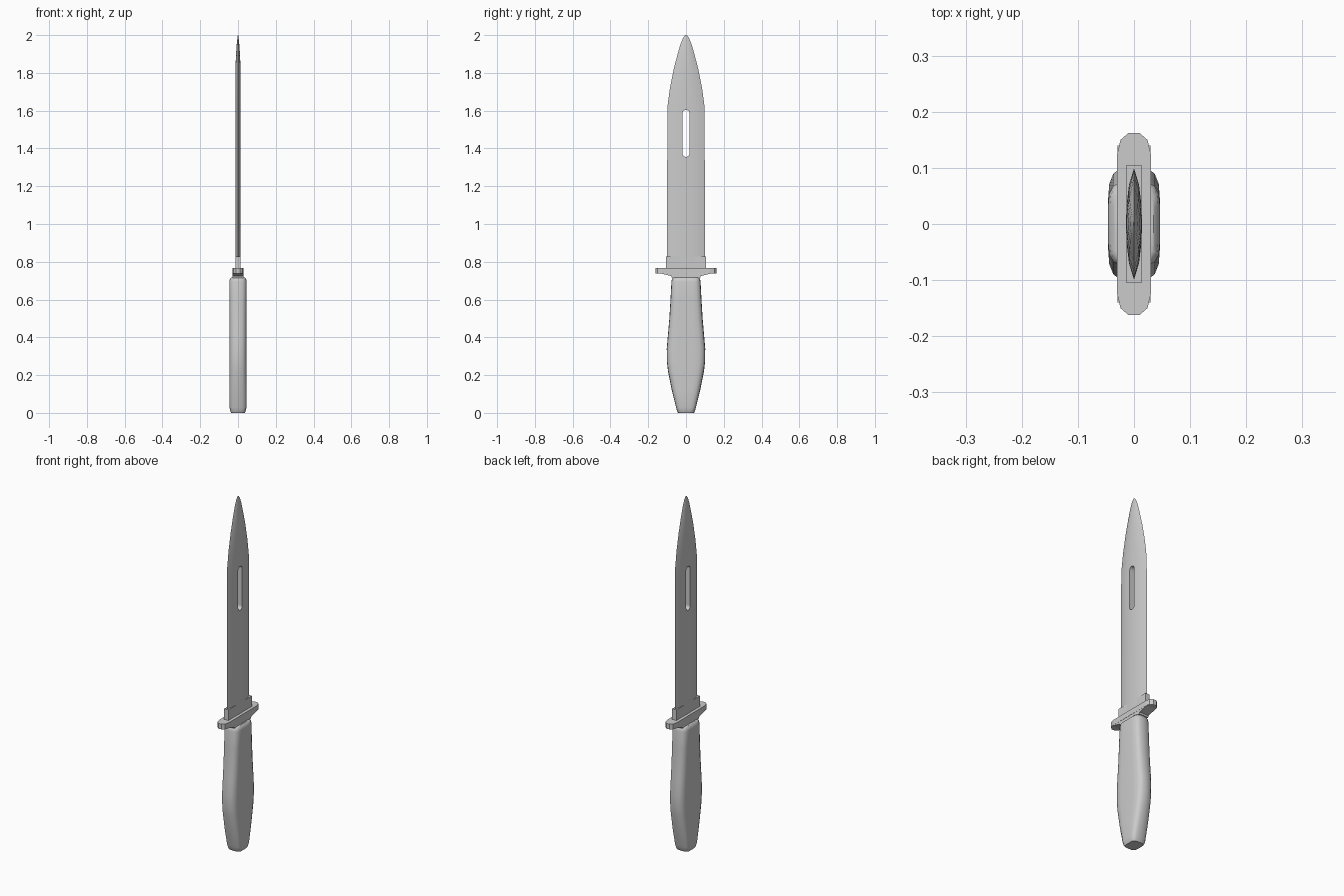
import bpy, bmesh, math

cube = bpy.data.objects.get("Cube")
if cube:
    bpy.data.objects.remove(cube, do_unlink=True)

steel = bpy.data.materials.new("plain_grey")
steel.use_nodes = True
GREY = (0.6, 0.6, 0.6, 1)
steel.diffuse_color = GREY
steel.node_tree.nodes["Principled BSDF"].inputs["Base Color"].default_value = GREY


def make_object(name, bm, smooth_angle=None):
    bmesh.ops.recalc_face_normals(bm, faces=bm.faces)
    mesh = bpy.data.meshes.new(name)
    bm.to_mesh(mesh)
    bm.free()
    mesh.materials.append(steel)
    obj = bpy.data.objects.new(name, mesh)
    bpy.context.collection.objects.link(obj)
    if smooth_angle:
        activate(obj)
        bpy.ops.object.shade_smooth_by_angle(angle=math.radians(smooth_angle))
    return obj


def activate(obj):
    bpy.ops.object.select_all(action="DESELECT")
    obj.select_set(True)
    bpy.context.view_layer.objects.active = obj


def loft(name, section, stations, smooth_angle=None):
    """Stack a unit section, scaled by (z, half thickness, half width)."""
    bm = bmesh.new()
    rings = [[bm.verts.new((sx * t, sy * w, z)) for sx, sy in section]
             for z, t, w in stations]
    n = len(section)
    for low, high in zip(rings, rings[1:]):
        for i in range(n):
            j = (i + 1) % n
            bm.faces.new((low[i], low[j], high[j], high[i]))
    bm.faces.new(rings[0])
    bm.faces.new(rings[-1])
    return make_object(name, bm, smooth_angle)


def mirrored(quarter):
    """Close a section given from its +x crest to its +y edge."""
    half = quarter + [(-x, y) for x, y in reversed(quarter) if x > 0]
    return half + [(-x, -y) for x, y in half[1:-1]] if quarter[0][1] == 0 \
        else half + [(-x, -y) for x, y in half]


# Handle: flat cheeks, rounded edges, swelling low down
grip = mirrored([(1, 0), (1, 0.45), (0.96, 0.7), (0.8, 0.88), (0.5, 0.98), (0, 1)])
loft("handle", grip, [
    (0, 0.036, 0.042), (0.008, 0.04, 0.047), (0.03, 0.045, 0.053),
    (0.12, 0.046, 0.075), (0.22, 0.046, 0.095), (0.27, 0.046, 0.101),
    (0.34, 0.046, 0.102), (0.42, 0.046, 0.095), (0.5, 0.046, 0.088),
    (0.6, 0.046, 0.082), (0.695, 0.046, 0.077), (0.711, 0.043, 0.074),
    (0.718, 0.035, 0.068)], 40)

# Guard: rounded crossbar, its underside sloping up towards the ends
bar = [(0.03, 0.125), (0.024, 0.15), (0.01, 0.162)]
plan = bar + [(-x, y) for x, y in reversed(bar)]
plan += [(-x, -y) for x, y in plan]
guard = loft("guard", plan, [(0.738, 1, 1), (0.768, 1, 1)])

root = loft("guard_underside", [(1, 1), (-1, 1), (-1, -1), (1, -1)],
            [(0.715, 0.029, 0.075), (0.724, 0.029, 0.078), (0.74, 0.029, 0.14)])

# Collar around the blade root
loft("blade_collar", [(1, 1), (-1, 1), (-1, -1), (1, -1)],
     [(0.765, 0.013, 0.105), (0.828, 0.013, 0.105)])

# Blade: thin lens section drawn out to a point
lens = mirrored([(1, 0), (0.9, 0.35), (0.62, 0.7), (0, 1)])
blade = loft("blade", lens, [
    (0.75, 0.0145, 0.1), (1.55, 0.0145, 0.099), (1.63, 0.0145, 0.097),
    (1.72, 0.0145, 0.085), (1.82, 0.0135, 0.065), (1.89, 0.011, 0.047),
    (1.95, 0.007, 0.03), (1.985, 0.003, 0.016), (2.0, 0.001, 0.004)], 28)

# Slot with round ends, cut through the blade
bm = bmesh.new()
outline = []
for k in range(18):
    a = math.pi * (k % 9) / 8 + (math.pi if k > 8 else 0)
    centre = 1.587 if k < 9 else 1.373
    outline.append(bm.verts.new((-0.05, 0.018 * math.cos(a), centre + 0.018 * math.sin(a))))
face = bm.faces.new(outline)
side = bmesh.ops.extrude_face_region(bm, geom=[face])
bmesh.ops.translate(bm, vec=(0.1, 0, 0),
                    verts=[v for v in side["geom"] if isinstance(v, bmesh.types.BMVert)])
cutter = make_object("slot_cutter", bm)
cutter.hide_render = True
cut = blade.modifiers.new("slot", "BOOLEAN")
cut.operation = "DIFFERENCE"
cut.solver = "EXACT"
cut.object = cutter
activate(blade)
bpy.ops.object.modifier_apply(modifier=cut.name)
bpy.data.objects.remove(cutter, do_unlink=True)
